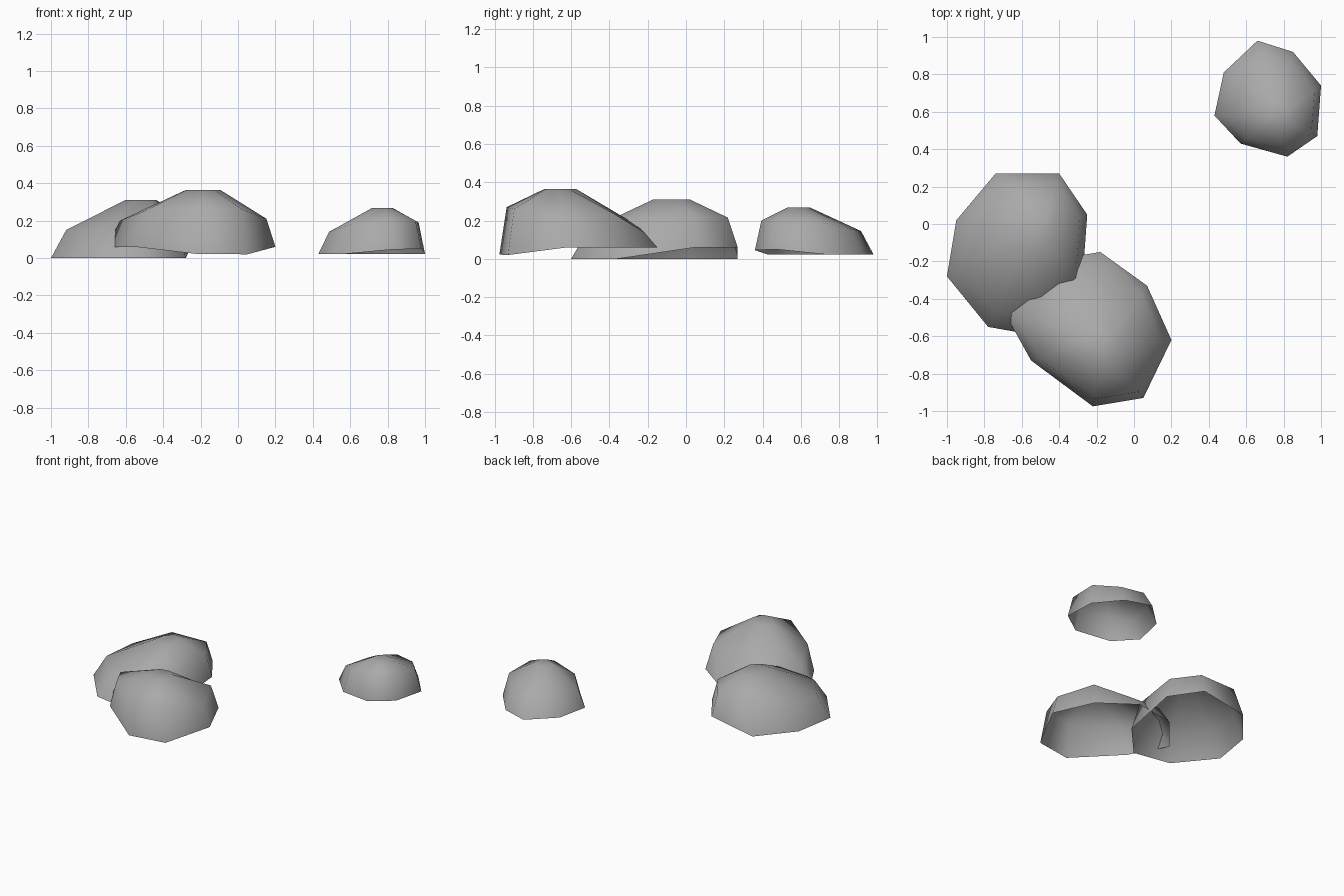
import bpy
import math
from mathutils import Vector

if "Cube" in bpy.data.objects:
    bpy.data.objects.remove(bpy.data.objects["Cube"])

# Dark grey stone
stone = bpy.data.materials.new("stone")
stone.diffuse_color = (0.4, 0.4, 0.4, 1)
stone.use_nodes = True
stone.node_tree.nodes["Principled BSDF"].inputs["Base Color"].default_value = stone.diffuse_color


def rock(name, rim, shoulder_z, peak, spread=0.85, cap=0.25):
    """Open-bottomed stone: rim loop, shoulder loop and small flat crown."""
    rim = [Vector(p) for p in rim]
    peak = Vector(peak)
    n = len(rim)
    shoulder, crown = [], []
    for p, z in zip(rim, shoulder_z):
        q = peak.lerp(p, spread)
        shoulder.append(Vector((q.x, q.y, z)))
        q = peak.lerp(p, cap)
        crown.append(Vector((q.x, q.y, peak.z)))
    faces = [tuple(reversed(range(2 * n, 3 * n)))]
    for k in (0, n):
        for i in range(n):
            j = (i + 1) % n
            faces.append((k + i, k + n + i, k + n + j, k + j))
    mesh = bpy.data.meshes.new(name)
    mesh.from_pydata(rim + shoulder + crown, [], faces)
    mesh.materials.append(stone)
    obj = bpy.data.objects.new(name, mesh)
    bpy.context.collection.objects.link(obj)
    bpy.context.view_layer.objects.active = obj
    obj.select_set(True)
    bpy.ops.object.shade_smooth_by_angle(angle=math.radians(75))
    obj.select_set(False)
    return obj


# Left stone, long slope towards the front left
rock("left_rock",
     [(-.74, .27, 0), (-.40, .27, .06), (-.25, .05, .06), (-.28, -.36, 0),
      (-.50, -.60, 0), (-.78, -.55, 0), (-1.0, -.28, 0), (-.95, .02, 0)],
     [.21, .215, .22, .19, .15, .14, .15, .16],
     (-.49, -.05, .31), .84, .22)

# Front stone, leaning into the left stone
rock("front_rock",
     [(-.18, -.15, .06), (.07, -.33, .06), (.20, -.62, .06), (.05, -.93, .02),
      (-.22, -.975, .022), (-.55, -.73, .06), (-.70, -.46, .06), (-.48, -.20, .06)],
     [.14, .235, .21, .26, .27, .25, .20, .18],
     (-.17, -.68, .365), .87, .2)

# Small stone set apart at the back right
rock("small_rock",
     [(.66, .98, .022), (.85, .92, .022), (1.0, .74, .022), (.98, .47, .05),
      (.82, .36, .045), (.57, .43, .022), (.43, .58, .022), (.48, .81, .022)],
     [.145, .155, .19, .20, .20, .18, .14, .135],
     (.785, .57, .268), .84, .19)
